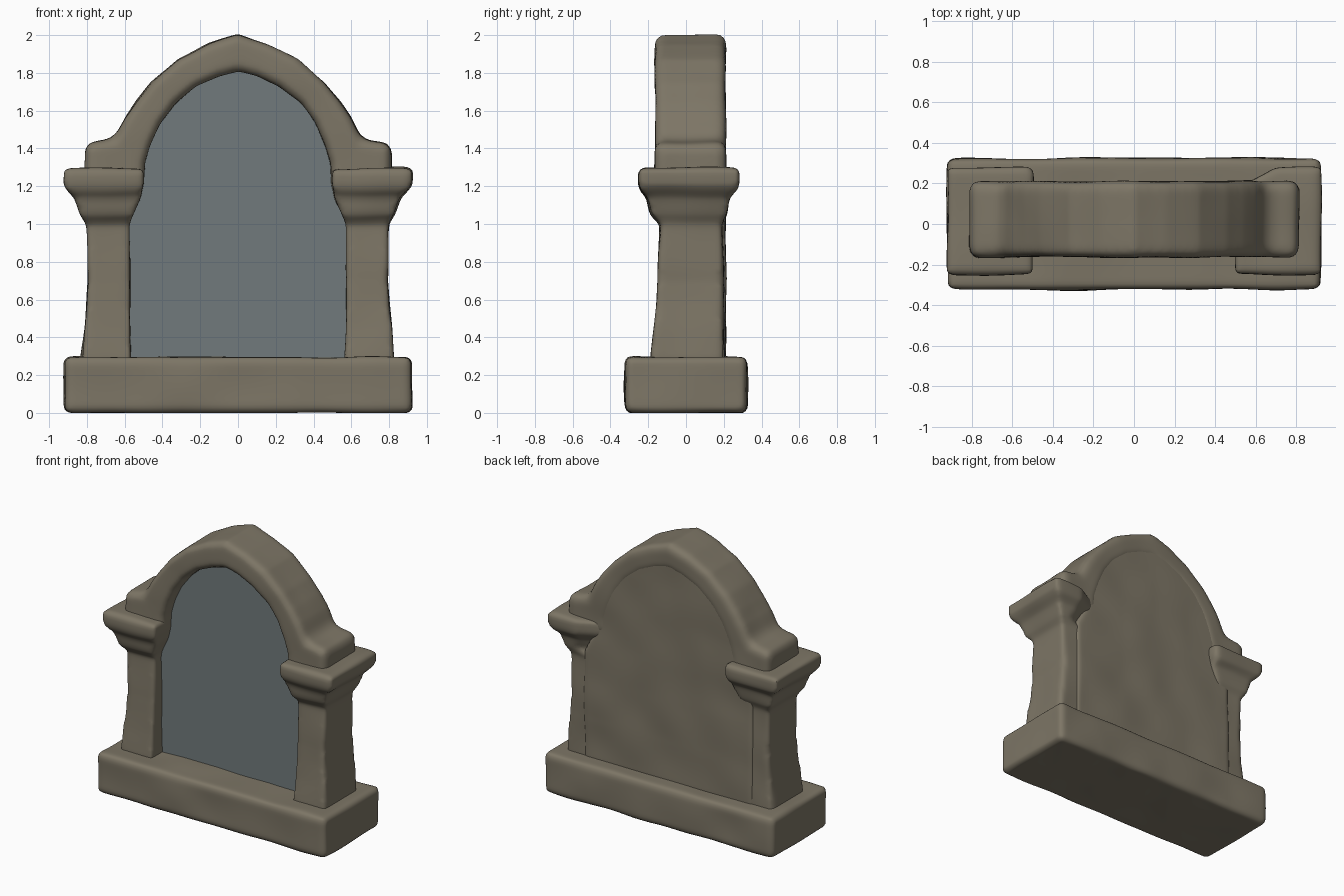
import bpy, bmesh, math
from mathutils import Vector, noise

if "Cube" in bpy.data.objects:
    bpy.data.objects.remove(bpy.data.objects["Cube"])


def material(name, color):
    m = bpy.data.materials.new(name)
    m.diffuse_color = (*color, 1)
    m.use_nodes = True
    m.node_tree.nodes["Principled BSDF"].inputs["Base Color"].default_value = m.diffuse_color
    return m


STONE = material("warm grey stone", (0.205, 0.18, 0.132))
PANEL = material("blue grey panel", (0.165, 0.195, 0.2))


def new_object(name, bm, mat):
    bmesh.ops.recalc_face_normals(bm, faces=bm.faces[:])
    me = bpy.data.meshes.new(name)
    bm.to_mesh(me)
    bm.free()
    me.materials.append(mat)
    ob = bpy.data.objects.new(name, me)
    bpy.context.collection.objects.link(ob)
    return ob


def loft(rings):
    """Skin a list of equal-length closed rings and cap both ends."""
    bm = bmesh.new()
    vs = [[bm.verts.new(p) for p in r] for r in rings]
    n = len(vs[0])
    for a, b in zip(vs, vs[1:]):
        for i in range(n):
            bm.faces.new((a[i], a[(i + 1) % n], b[(i + 1) % n], b[i]))
    bm.faces.new(vs[0])
    bm.faces.new(vs[-1])
    return bm


def prism(outline, y0, y1):
    return loft([[(x, y, z) for x, z in outline] for y in (y0, y1)])


def weather(ob, bevel, wear=0.016):
    """Round the edges, resample evenly, then add gentle worn unevenness."""
    b = ob.modifiers.new("round", "BEVEL")
    b.width, b.segments, b.limit_method = bevel, 3, "ANGLE"
    b.angle_limit = math.radians(35)
    r = ob.modifiers.new("resample", "REMESH")
    r.mode, r.voxel_size = "VOXEL", 0.018
    s = ob.modifiers.new("soften", "SMOOTH")
    s.factor, s.iterations = 0.5, 4
    dg = bpy.context.evaluated_depsgraph_get()
    me = bpy.data.meshes.new_from_object(ob.evaluated_get(dg))
    ob.modifiers.clear()
    ob.data = me
    if not me.materials:
        me.materials.append(STONE)
    offsets = [v.normal * (noise.noise(v.co * 3.5) * wear) for v in me.vertices]
    for v, o in zip(me.vertices, offsets):
        v.co += o
        v.co.z = max(v.co.z, 0)
    for p in me.polygons:
        p.use_smooth = True
        p.material_index = 0


# plinth
base = prism([(-.92, 0), (.92, 0), (.92, .295), (-.92, .295)], -.323, .323)
weather(new_object("base", base, STONE), .03, .01)

# pillars with capitals: z, inner x, outer x, front y, back y
sections = [(.26, .56, .83, -.19, .2), (.45, .565, .815, -.17, .197),
            (.7, .575, .79, -.15, .195), (1.0, .57, .805, -.14, .195),
            (1.05, .55, .835, -.19, .22), (1.14, .51, .86, -.205, .23),
            (1.18, .505, .90, -.24, .27), (1.21, .495, .92, -.25, .28),
            (1.295, .495, .92, -.25, .28)]
for side, sx in (("left", -1), ("right", 1)):
    rings = []
    for z, xi, xo, yf, yb in sections:
        # the right capital's inner back corner is worn away
        cx, cy = (.2, .1) if sx > 0 and z > 1.02 else (.02, .02)
        ring = [(xi, yf), (xo, yf), (xo, yb), (xi + cx, yb), (xi, yb - cy)]
        rings.append([(sx * x, y, z) for x, y in ring])
    weather(new_object("pillar_" + side, loft(rings), STONE), .022, .012)

# pointed arch with shoulder blocks
outer = [(.81, 1.2), (.81, 1.425), (.655, 1.45), (.6, 1.56), (.54, 1.65),
         (.46, 1.75), (.32, 1.875), (.16, 1.955)]
inner = [(.495, 1.2), (.49, 1.32), (.46, 1.42), (.41, 1.53), (.33, 1.64),
         (.22, 1.73), (.1, 1.785)]


def mirrored(half, top):
    return half + [(0, top)] + [(-x, z) for x, z in reversed(half)]


arch = mirrored(outer, 2.005) + mirrored(inner, 1.81)[::-1]
weather(new_object("arch", prism(arch, -.165, .212), STONE), .045, .01)

# stone backing that closes the opening, and the panel in front of it
middle = [(.68, .26), (.68, 1.05), (.6, 1.2), (.59, 1.44), (.53, 1.59),
          (.44, 1.72), (.3, 1.84), (.15, 1.915)]
outline = mirrored(middle, 1.95)
weather(new_object("back_wall", prism(outline, -.02, .207), STONE), .01, .01)

fill = [(.62, .28), (.62, 1.05), (.56, 1.2), (.55, 1.38), (.5, 1.5),
        (.4, 1.64), (.25, 1.78), (.12, 1.83)]
new_object("panel", prism(mirrored(fill, 1.86), -.06, -.052), PANEL)

# soft shading on the stone parts
bpy.ops.object.select_all(action="DESELECT")
for ob in bpy.context.collection.objects:
    ob.select_set(True)
    bpy.context.view_layer.objects.active = ob
bpy.ops.object.shade_smooth_by_angle(angle=math.radians(50))
